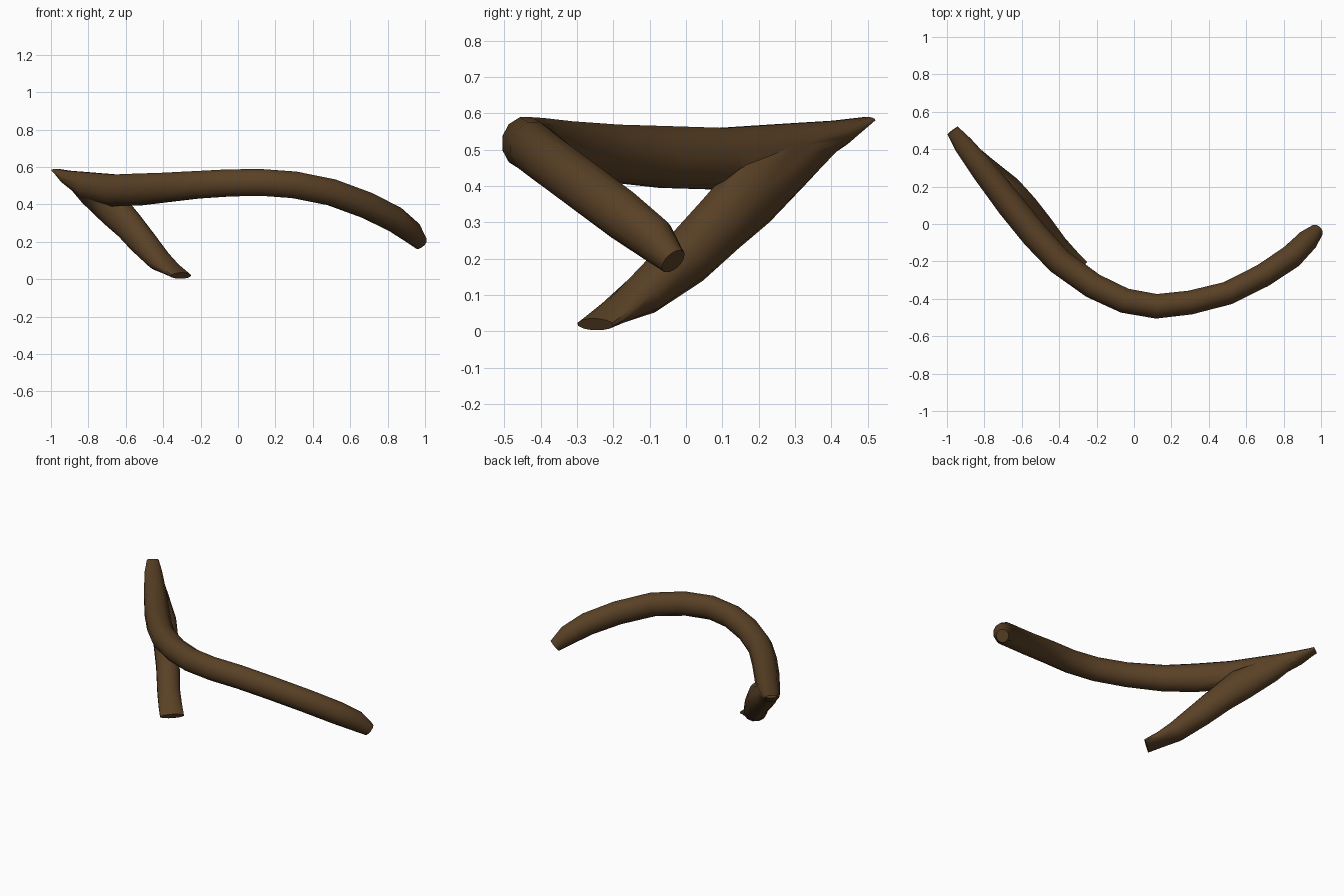
import bpy, bmesh, math
from mathutils import Vector

if "Cube" in bpy.data.objects:
    bpy.data.objects.remove(bpy.data.objects["Cube"])

bark = bpy.data.materials.new("dark_brown_bark")
bark.diffuse_color = (0.1, 0.052, 0.019, 1)
bark.use_nodes = True
bark.node_tree.nodes["Principled BSDF"].inputs["Base Color"].default_value = bark.diffuse_color


def limb(name, stations, sides=12):
    """Tube through stations (x, y, z, half width, half height), capped flat."""
    bm = bmesh.new()
    pts = [Vector(s[:3]) for s in stations]
    rings = []
    for i, s in enumerate(stations):
        t = (pts[min(i + 1, len(pts) - 1)] - pts[max(i - 1, 0)]).normalized()
        side = t.cross(Vector((0, 0, 1))).normalized()
        up = side.cross(t)
        ring = []
        for k in range(sides):
            a = math.tau * (k + 0.5) / sides
            ring.append(bm.verts.new(pts[i] + side * math.cos(a) * s[3] + up * math.sin(a) * s[4]))
        rings.append(ring)
    for a, b in zip(rings, rings[1:]):
        for k in range(sides):
            n = (k + 1) % sides
            bm.faces.new((a[k], a[n], b[n], b[k]))
    bm.faces.new(rings[0])
    bm.faces.new(rings[-1])
    bmesh.ops.recalc_face_normals(bm, faces=bm.faces)
    me = bpy.data.meshes.new(name)
    bm.to_mesh(me)
    bm.free()
    me.materials.append(bark)
    ob = bpy.data.objects.new(name, me)
    bpy.context.collection.objects.link(ob)
    return ob


# Long curved limb, from the low right end to the flattened left tip
branch = limb("curved_branch", [
    (0.978, -0.035, 0.193, 0.037, 0.04),
    (0.925, -0.09, 0.255, 0.06, 0.062),
    (0.84, -0.175, 0.32, 0.066, 0.07),
    (0.69, -0.275, 0.395, 0.065, 0.072),
    (0.5, -0.37, 0.465, 0.064, 0.073),
    (0.3, -0.42, 0.505, 0.066, 0.074),
    (0.12, -0.44, 0.518, 0.068, 0.074),
    (-0.05, -0.41, 0.515, 0.069, 0.075),
    (-0.22, -0.33, 0.505, 0.071, 0.076),
    (-0.4, -0.2, 0.49, 0.073, 0.082),
    (-0.53, -0.06, 0.48, 0.076, 0.088),
    (-0.66, 0.10, 0.475, 0.076, 0.088),
    (-0.8, 0.28, 0.495, 0.068, 0.08),
    (-0.91, 0.42, 0.545, 0.054, 0.038),
    (-0.97, 0.5, 0.583, 0.036, 0.008),
])

# Lower fork that splits off under the left end and reaches the ground
fork = limb("lower_fork", [
    (-0.90, 0.415, 0.54, 0.04, 0.03),
    (-0.80, 0.30, 0.475, 0.065, 0.075),
    (-0.67, 0.18, 0.38, 0.078, 0.098),
    (-0.59, 0.095, 0.295, 0.076, 0.086),
    (-0.51, 0.0, 0.2, 0.072, 0.078),
    (-0.42, -0.12, 0.1, 0.07, 0.058),
    (-0.36, -0.19, 0.055, 0.072, 0.034),
    (-0.305, -0.25, 0.019, 0.074, 0.018),
])

# Merge both limbs into one skin
mod = branch.modifiers.new("merge_fork", 'BOOLEAN')
mod.operation = 'UNION'
mod.solver = 'EXACT'
mod.object = fork
bpy.context.view_layer.objects.active = branch
branch.select_set(True)
bpy.ops.object.modifier_apply(modifier=mod.name)
bpy.data.objects.remove(fork)
bpy.ops.object.shade_smooth_by_angle(angle=math.radians(50))
